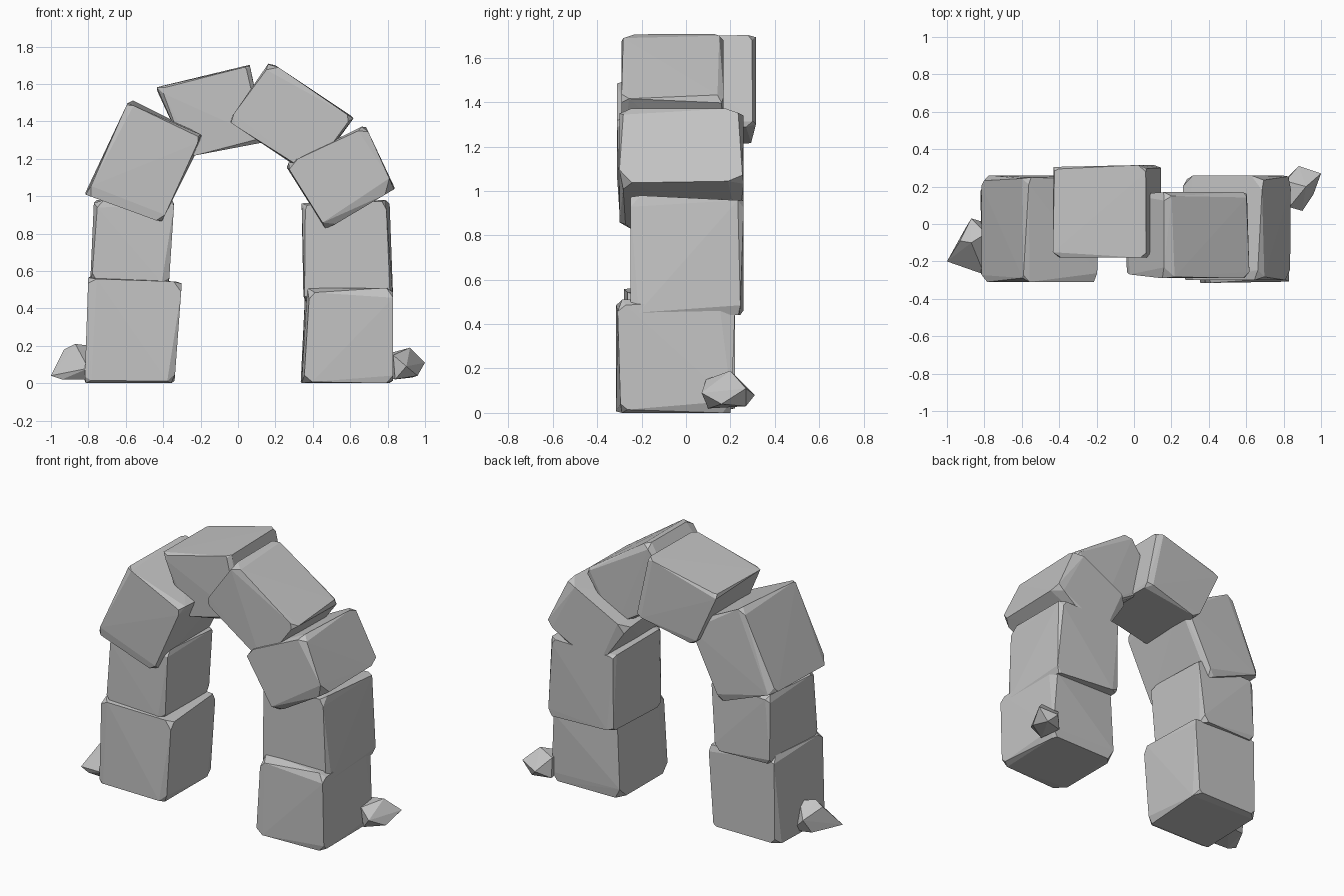
import bpy, bmesh, random
from mathutils import Vector

if "Cube" in bpy.data.objects:
    bpy.data.objects.remove(bpy.data.objects["Cube"])

random.seed(7)

stone_grey = bpy.data.materials.new("stone grey")
stone_grey.diffuse_color = (0.55, 0.55, 0.55, 1)
stone_grey.use_nodes = True
stone_grey.node_tree.nodes["Principled BSDF"].inputs["Base Color"].default_value = stone_grey.diffuse_color


def hull(name, points):
    """Flat-faced convex stone around a set of points."""
    bm = bmesh.new()
    for p in points:
        bm.verts.new(p)
    res = bmesh.ops.convex_hull(bm, input=bm.verts)
    inner = [g for g in res["geom_interior"] if isinstance(g, bmesh.types.BMVert)]
    if inner:
        bmesh.ops.delete(bm, geom=inner, context='VERTS')
    bmesh.ops.recalc_face_normals(bm, faces=bm.faces)
    me = bpy.data.meshes.new(name)
    bm.to_mesh(me)
    bm.free()
    me.materials.append(stone_grey)
    ob = bpy.data.objects.new(name, me)
    bpy.context.collection.objects.link(ob)
    return ob


def block(name, tl, tr, br, bl, y0, y1, cut):
    """Rough block from its front outline, with chipped corners."""
    tl, tr, br, bl = (Vector(p) for p in (tl, tr, br, bl))
    pts = []
    for corner in range(8):
        side = [corner >> k & 1 for k in range(3)]
        for axis in range(3):
            inset = [0.0, 0.0, 0.0]
            inset[axis] = random.uniform(0.6, 1.3) * cut / 0.5
            soft = (axis + random.choice((1, 2))) % 3
            inset[soft] = random.uniform(0.01, 0.05)
            u, v, w = (1 - i if s else i for s, i in zip(side, inset))
            p = bl.lerp(br, u).lerp(tl.lerp(tr, u), v)
            pts.append((p.x, y0 + (y1 - y0) * w, p.y))
    hull(name, pts)


# Left pier
block("left_base_block", (-.80, .58), (-.30, .54), (-.34, 0), (-.82, 0), -.28, .22, .045)
block("left_middle_block", (-.77, .98), (-.34, .98), (-.37, .52), (-.79, .54), -.25, .24, .05)
# Arch ring
block("left_shoulder_block", (-.58, 1.52), (-.18, 1.32), (-.41, .86), (-.82, 1.01), -.31, .26, .04)
block("left_crown_block", (-.44, 1.58), (.06, 1.715), (.15, 1.29), (-.27, 1.21), -.18, .315, .04)
block("right_crown_block", (.17, 1.72), (.62, 1.42), (.40, 1.10), (-.05, 1.40), -.29, .17, .05)
block("right_shoulder_block", (.68, 1.38), (.84, 1.04), (.47, .82), (.25, 1.17), -.30, .26, .065)
# Right pier
block("right_middle_block", (.34, .97), (.81, .98), (.83, .44), (.35, .44), -.25, .26, .04)
block("right_base_block", (.36, .51), (.83, .51), (.83, 0), (.335, 0), -.315, .22, .06)

# Loose rubble at the feet
hull("left_rubble", [
    (-1, -.20, .04), (-.93, -.09, .18), (-.87, .03, .12), (-.87, -.10, .21), (-.79, -.05, .20),
    (-.80, -.27, .08), (-.94, -.21, .02), (-.77, -.22, .02), (-.77, .0, .02), (-.90, -.02, .03)])
hull("right_rubble", [
    (1, .27, .11), (.92, .20, .19), (.88, .31, .08), (.81, .23, .16), (.83, .09, .15),
    (.90, .07, .09), (.96, .16, .04), (.84, .10, .02), (.93, .27, .03), (.81, .24, .03)])
